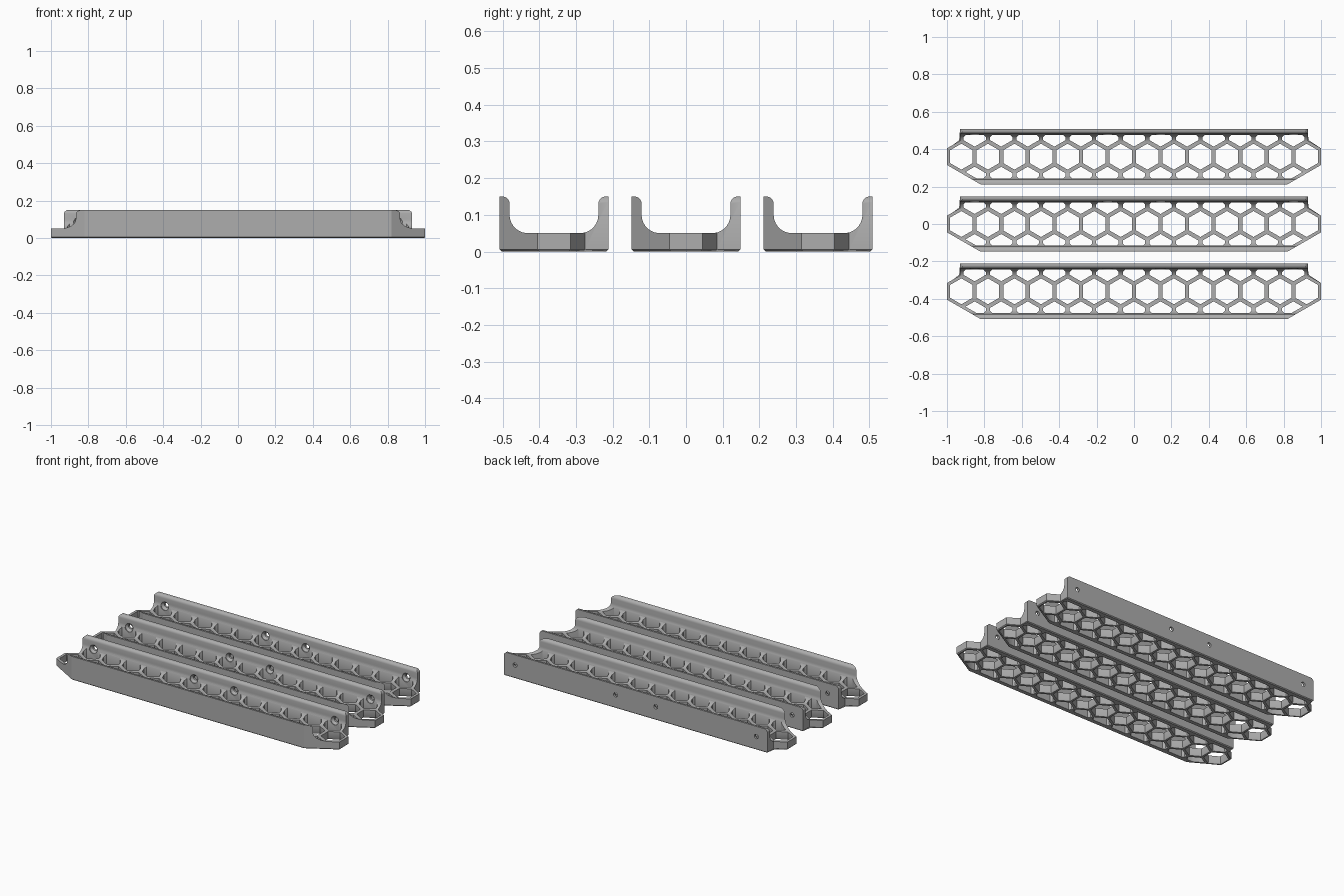
import bpy, bmesh, math
from mathutils import Vector

if "Cube" in bpy.data.objects:
    bpy.data.objects.remove(bpy.data.objects["Cube"])

PITCH = 0.142            # honeycomb spacing
APO = 0.060              # hole half width
HALF = 0.148             # half depth of a tray
T30 = math.tan(math.radians(30))

grey = bpy.data.materials.new("grey plastic")
grey.diffuse_color = (0.42, 0.42, 0.42, 1)
grey.use_nodes = True
grey.node_tree.nodes["Principled BSDF"].inputs["Base Color"].default_value = grey.diffuse_color


def loft(bm, rings):
    """Closed solid through rings of matching points."""
    vs = [[bm.verts.new(p) for p in r] for r in rings]
    n = len(vs[0])
    for a, b in zip(vs, vs[1:]):
        for i in range(n):
            j = (i + 1) % n
            bm.faces.new((a[i], a[j], b[j], b[i]))
    bm.faces.new(vs[0][::-1])
    bm.faces.new(vs[-1])


def make(name, bm):
    bmesh.ops.recalc_face_normals(bm, faces=bm.faces)
    me = bpy.data.meshes.new(name)
    bm.to_mesh(me)
    bm.free()
    me.materials.append(grey)
    ob = bpy.data.objects.new(name, me)
    bpy.context.collection.objects.link(ob)
    return ob


def boolean(ob, cutter, op):
    m = ob.modifiers.new(op, 'BOOLEAN')
    m.operation, m.solver, m.object = op, 'EXACT', cutter
    bpy.context.view_layer.objects.active = ob
    bpy.ops.object.modifier_apply(modifier=m.name)
    bpy.data.objects.remove(cutter)


def arc(cy, cz, r, a0, a1, n):
    return [(cy + r * math.cos(math.radians(a0 + (a1 - a0) * i / n)),
             cz + r * math.sin(math.radians(a0 + (a1 - a0) * i / n))) for i in range(n + 1)]


def clip(poly, p, nrm):
    """Keep the part of a polygon on the side of p that nrm points to."""
    out = []
    for a, b in zip(poly, poly[1:] + poly[:1]):
        da, db = (a - p).dot(nrm), (b - p).dot(nrm)
        if da >= 0:
            out.append(a)
        if da * db < 0:
            out.append(a.lerp(b, da / (da - db)))
    return out


# Tray: U-shaped channel swept along x
half = [(HALF, -0.02), (HALF, 0.15)]
half += arc(0.141, 0.130, 0.020, 90, 180, 6)
half += arc(0.071, 0.100, 0.050, 0, -90, 10)
profile = half + [(-y, z) for y, z in reversed(half)]
bm = bmesh.new()
loft(bm, [[(x, y, z) for y, z in profile] for x in (-1.1, 1.1)])
tray = make("tray", bm)

# Plan outline, with a small chamfer under the edge
yc = 0.077 * T30
right = [(1.0 - (HALF - yc) / T30 * 1.0, -HALF), (1.0, -yc), (1.0, yc),
         (0.93, yc + 0.07 * T30), (0.93, HALF)]
outline = right + [(-x, y) for x, y in reversed(right)]
bm = bmesh.new()
loft(bm, [[(x, y, z) for x, y in outline] for z in (0, 0.2)])
edges = [e for e in bm.edges if all(v.co.z < 0.01 for v in e.verts)]
bmesh.ops.bevel(bm, geom=edges, offset=0.005, segments=1, affect='EDGES')
boolean(tray, make("outline_cutter", bm), 'INTERSECT')

# Rounded upper corners of the back wall
side = [(1.2, -0.1), (1.2, 0.125), (0.935, 0.125), (0.927, 0.14), (0.918, 0.148), (0.905, 0.153)]
side += [(-x, z) for x, z in reversed(side)]
bm = bmesh.new()
loft(bm, [[(x, y, z) for x, z in side] for y in (-0.3, 0.3)])
boolean(tray, make("corner_cutter", bm), 'INTERSECT')

# Honeycomb holes, clipped by the walls and the slanted front corners
bm = bmesh.new()
R = APO / math.cos(math.radians(30))
row = PITCH * math.cos(math.radians(30))
cells = [((i - 6.5) * PITCH, 0) for i in range(14)]
cells += [((i - 6) * PITCH, s * row) for i in range(13) for s in (-1, 1)]
for cx, cy in cells:
    poly = [Vector((cx + R * math.sin(math.radians(60 * k)),
                    cy + R * math.cos(math.radians(60 * k)))) for k in range(6)]
    for s in (-1, 1):
        poly = clip(poly, Vector((0, s * 0.116)), Vector((0, -s)))
        if cy * s > 0:      # eased corners next to the wall
            for t in (-1, 1):
                poly = clip(poly, Vector((cx + t * (APO - 0.012), s * 0.116)), Vector((-t, -s)))
        n = Vector((-s * 0.5, math.cos(math.radians(30))))
        poly = clip(poly, Vector((s, -yc)) + n * 0.017, n)
    c = sum(poly, Vector((0, 0))) / len(poly)
    loft(bm, [[(*(c + (p - c) * f), z) for p in poly]
              for z, f in ((-0.008, 1.14), (0.008, 1), (0.2, 1))])
boolean(tray, make("honeycomb_cutter", bm), 'DIFFERENCE')

# Countersunk screw holes through the back wall
bm = bmesh.new()
for x in (-6 * PITCH, -PITCH, PITCH, 6 * PITCH):
    loft(bm, [[(x + r * math.cos(math.tau * k / 24), y, 0.085 + r * math.sin(math.tau * k / 24))
               for k in range(24)]
              for y, r in ((0.2, 0.014), (0.134, 0.014), (0.120, 0.027), (0.08, 0.027))])
boolean(tray, make("screw_cutter", bm), 'DIFFERENCE')

# Smooth the curved parts, then repeat the tray
bpy.ops.object.select_all(action='DESELECT')
tray.select_set(True)
bpy.context.view_layer.objects.active = tray
bpy.ops.object.shade_smooth_by_angle(angle=math.radians(30))
tray.name = "middle_tray"
for name, y in (("front_tray", -0.36), ("back_tray", 0.36)):
    ob = bpy.data.objects.new(name, tray.data)
    ob.location.y = y
    bpy.context.collection.objects.link(ob)
